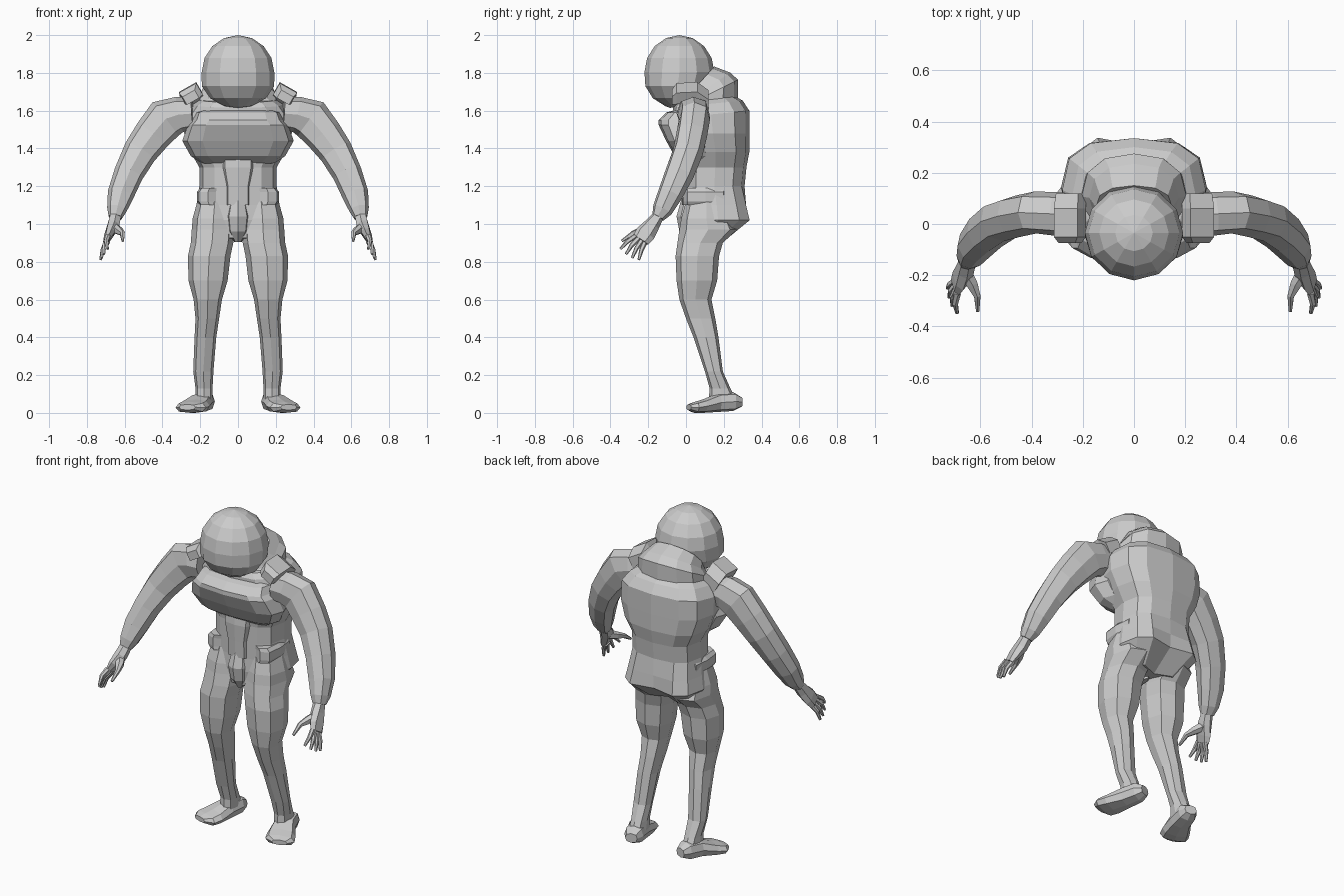
import bpy, bmesh
from math import cos, sin, pi
from mathutils import Vector


def loft(name, rings, mirror=False):
    """Skin a list of equal-length rings, cap both ends."""
    bm = bmesh.new()
    rows = [[bm.verts.new(p) for p in r] for r in rings]
    n = len(rows[0])
    for a, b in zip(rows, rows[1:]):
        for i in range(n):
            bm.faces.new((a[i], a[(i + 1) % n], b[(i + 1) % n], b[i]))
    bm.faces.new(rows[0][::-1])
    bm.faces.new(rows[-1])
    bmesh.ops.recalc_face_normals(bm, faces=bm.faces)
    me = bpy.data.meshes.new(name)
    bm.to_mesh(me)
    bm.free()
    ob = bpy.data.objects.new(name, me)
    bpy.context.collection.objects.link(ob)
    if mirror:
        ob.modifiers.new("mirror", 'MIRROR')
    return ob


def ring(c, u, v, n=8, power=0.8):
    """Boxy ellipse around c with half-axes u and v."""
    def s(t):
        return (1 if t > 0 else -1) * abs(t) ** power if abs(t) > 1e-6 else 0
    return [Vector(c) + Vector(u) * s(cos(2 * pi * i / n)) + Vector(v) * s(sin(2 * pi * i / n))
            for i in range(n)]


def flat(z, x0, x1, y0, y1, n=8, power=0.8, tilt=0.0):
    """Level ring filling a rectangle; tilt raises the back edge."""
    h = (y1 - y0) / 2
    return ring(((x0 + x1) / 2, (y0 + y1) / 2, z), ((x1 - x0) / 2, 0, 0), (0, h, h * tilt), n, power)


def tube(name, pts, n=8, ref=(0, 1, 0), mirror=True):
    """Limb along (x, y, z, ru, rv) points; ru lies towards ref."""
    cs = [Vector(p[:3]) for p in pts]
    rings = []
    for i, p in enumerate(pts):
        t = (cs[min(i + 1, len(cs) - 1)] - cs[max(i - 1, 0)]).normalized()
        u = Vector(ref) - t * t.dot(Vector(ref))
        u.normalize()
        rings.append(ring(cs[i], u * p[3], t.cross(u) * p[4], n, 0.8))
    return loft(name, rings, mirror)


# Torso with bulky back; the seat is creased along the middle
torso = [flat(z, -w, w, a, b, 12, 0.72, t) for z, w, a, b, t in [
    (0.92, 0.16, 0.0, 0.22, -0.05), (1.02, 0.235, -0.015, 0.355, 0.0),
    (1.10, 0.22, -0.01, 0.335, 0), (1.20, 0.205, -0.01, 0.31, 0),
    (1.30, 0.205, -0.01, 0.32, 0), (1.38, 0.25, -0.02, 0.335, 0),
    (1.48, 0.285, -0.05, 0.335, 0), (1.58, 0.28, -0.07, 0.335, 0.1),
    (1.635, 0.24, -0.07, 0.30, 0.1), (1.66, 0.2, -0.05, 0.26, 0.1)]]
for r, d in zip(torso, (0.05, 0.045, 0.02)):
    r[3].y -= d
loft("torso", torso)

# Chest plate with a shallow upper lip
loft("chest_plate", [flat(z, -w, w, a, 0.14, 12, 0.65) for z, w, a in [
    (1.32, 0.19, 0.0), (1.36, 0.25, -0.06), (1.44, 0.295, -0.105),
    (1.525, 0.265, -0.145), (1.55, 0.24, -0.145), (1.59, 0.225, -0.105), (1.6, 0.2, -0.07)]])

# Hip belt pads, belly panel and crotch guard
loft("hip_pad", [flat(z, 0.1, x, -0.015, 0.22, 8, 0.6) for z, x in [
    (1.10, 0.205), (1.12, 0.218), (1.17, 0.218), (1.19, 0.2)]], True)
loft("belly_panel", [flat(z, -w, w, a, 0.06, 8, 0.6) for z, w, a in [
    (1.1, 0.065, -0.025), (1.2, 0.065, -0.03), (1.3, 0.085, -0.035), (1.35, 0.085, -0.03)]])
loft("crotch_guard", [flat(z, -w, w, a, 0.12, 8, 0.9) for z, w, a in [
    (0.905, 0.02, 0.0), (0.96, 0.055, -0.035), (1.04, 0.065, -0.05), (1.13, 0.045, -0.025)]])

# Collar, sloping up to the back of the helmet
loft("collar", [flat(z, -w, w, a, b, 12, 0.85, t) for z, w, a, b, t in [
    (1.57, 0.21, -0.08, 0.275, 0.3), (1.63, 0.21, -0.08, 0.275, 0.4),
    (1.68, 0.205, -0.06, 0.275, 0.5), (1.715, 0.175, -0.03, 0.235, 0.65),
    (1.74, 0.15, -0.02, 0.15, 1.1)]])

# Helmet, faceted, with a ridge down the front and a broad jaw
bpy.ops.mesh.primitive_uv_sphere_add(segments=12, ring_count=8, location=(0, -0.035, 1.8))
helmet = bpy.context.object
helmet.name = "helmet"
for v in helmet.data.vertices:
    x, y, z = v.co
    low = max(0, -z) * (1 - z * z) * 0.5
    v.co = (x * 0.192 * (1 + low * 0.5), (y - low * 0.3) * 0.185, z * 0.195 + 0.004)
    if z < -0.99:
        v.co = (0, -0.05, -0.185)
    elif z > 0.99:
        v.co.z = 0.2

# Shoulder strap blocks, tilted outward
su, sv = Vector((0.046, 0, -0.026)), Vector((0.017, 0, 0.03))
loft("shoulder_block", [
    [Vector((x, y, z)) + su * a * s + sv * b * s for a, b in ((-1, -1), (1, -1), (1, 1), (-1, 1))]
    for x, y, z, s in [(0.25, -0.075, 1.67, 0.7), (0.25, -0.05, 1.69, 1),
                       (0.25, 0.06, 1.695, 1), (0.245, 0.12, 1.655, 0.95)]], True)

# Arms
tube("arm", [(0.24, 0.035, 1.585, 0.085, 0.085), (0.31, 0.04, 1.58, 0.085, 0.095),
             (0.385, 0.045, 1.555, 0.082, 0.112), (0.455, 0.03, 1.47, 0.082, 0.1),
             (0.52, 0.01, 1.38, 0.08, 0.09), (0.58, -0.035, 1.265, 0.077, 0.078),
             (0.622, -0.085, 1.155, 0.066, 0.07), (0.642, -0.125, 1.075, 0.054, 0.052),
             (0.65, -0.148, 1.035, 0.034, 0.036)])

# Hands: palm, four fingers and thumb
tube("palm", [(0.648, -0.145, 1.045, 0.03, 0.032), (0.66, -0.18, 0.995, 0.042, 0.034),
              (0.68, -0.215, 0.95, 0.054, 0.026), (0.695, -0.24, 0.915, 0.048, 0.016)], 6)
for i, (by, bz, tx, ty, tz) in enumerate([
        (-0.268, 0.935, 0.69, -0.347, 0.868), (-0.252, 0.922, 0.71, -0.318, 0.84),
        (-0.234, 0.91, 0.722, -0.285, 0.82), (-0.215, 0.905, 0.728, -0.25, 0.81)]):
    b, t = Vector((0.69, by, bz)), Vector((tx, ty, tz))
    m = b.lerp(t, 0.5) + Vector((0.008, -0.003, 0.006))
    tube(f"finger_{i + 1}", [(*b, 0.014, 0.015), (*m, 0.012, 0.012), (*t, 0.007, 0.007)], 6)
tube("thumb", [(0.665, -0.18, 0.985, 0.03, 0.03), (0.632, -0.235, 0.965, 0.022, 0.024),
               (0.612, -0.28, 0.95, 0.014, 0.014), (0.61, -0.34, 0.91, 0.007, 0.007)], 6, (0, 0, 1))

# Legs
loft("leg", [flat(*r) for r in [
    (1.12, 0.03, 0.215, 0.0, 0.22), (1.03, 0.02, 0.24, -0.025, 0.24), (0.97, 0.02, 0.245, -0.035, 0.27),
    (0.90, 0.025, 0.25, -0.045, 0.195), (0.83, 0.04, 0.265, -0.055, 0.175),
    (0.70, 0.055, 0.262, -0.05, 0.165), (0.60, 0.085, 0.235, -0.035, 0.135),
    (0.50, 0.1, 0.225, 0.0, 0.155), (0.40, 0.115, 0.23, 0.04, 0.172),
    (0.22, 0.13, 0.237, 0.10, 0.195), (0.13, 0.135, 0.225, 0.125, 0.235),
    (0.06, 0.135, 0.225, 0.12, 0.27)]], True)

# Feet, toes turned outward
fu = Vector((0.95, 0.3, 0))
loft("foot", [ring((x, y, (lo + hi) / 2), fu * w, (0, 0, (hi - lo) / 2), 8, 0.75)
              for x, y, w, lo, hi in [
    (0.165, 0.29, 0.035, 0.03, 0.085), (0.175, 0.25, 0.055, 0.01, 0.11),
    (0.195, 0.17, 0.062, 0.005, 0.105), (0.228, 0.09, 0.082, 0.0, 0.072),
    (0.25, 0.045, 0.085, 0.0, 0.058), (0.268, 0.015, 0.045, 0.015, 0.045)]], True)
